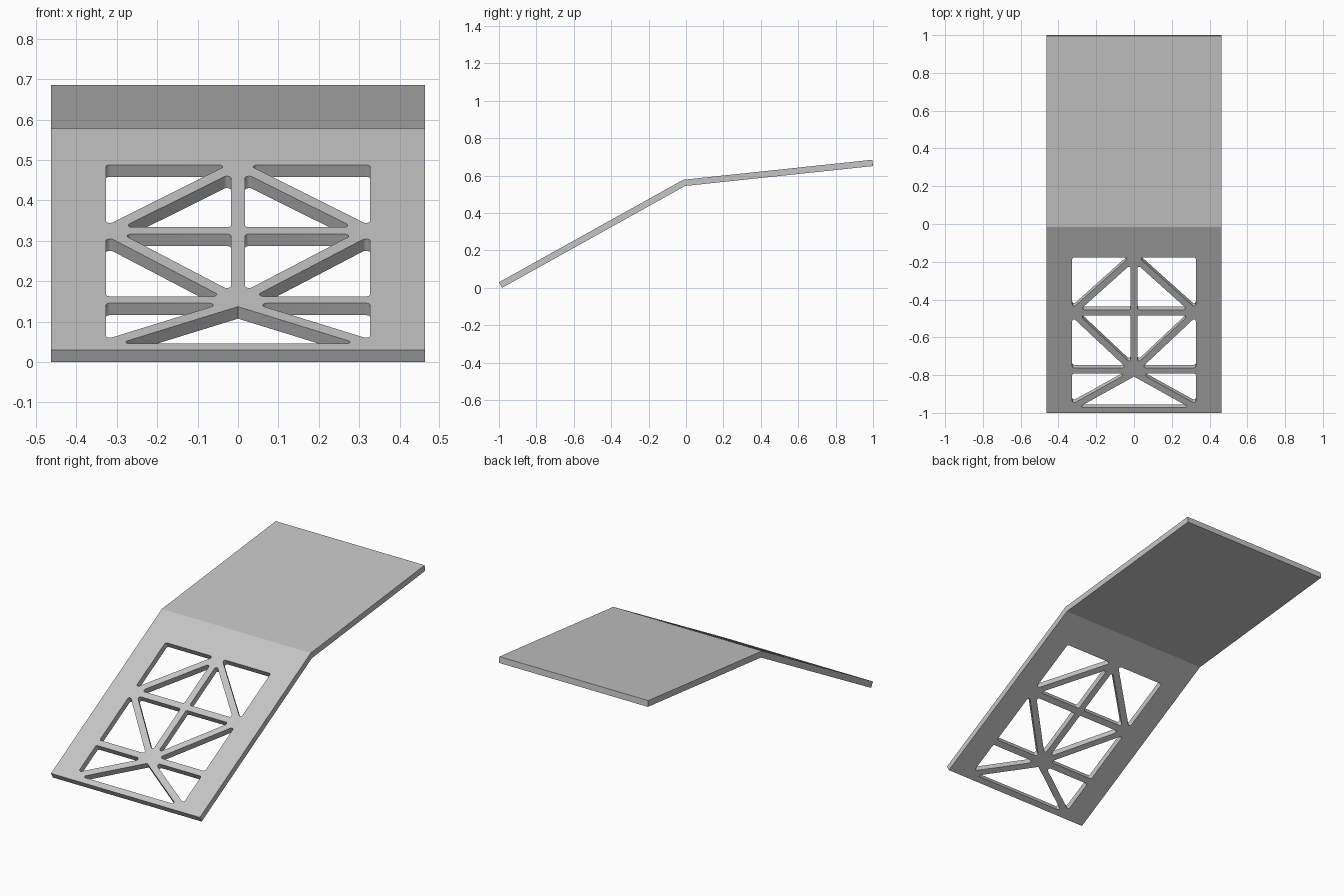
import bpy, bmesh, math
from mathutils import Vector

cube = bpy.data.objects.get("Cube")
if cube:
    bpy.data.objects.remove(cube)

HALF_W, THICK = 0.463, 0.034
FRONT, BEND, BACK = Vector((-1, 0.03)), Vector((-0.015, 0.578)), Vector((0.9965, 0.685))

grey = bpy.data.materials.new("plain grey")
grey.use_nodes = True
grey.diffuse_color = (0.56, 0.56, 0.56, 1)
grey.node_tree.nodes["Principled BSDF"].inputs["Base Color"].default_value = (0.56, 0.56, 0.56, 1)


def down(direction):
    """Vector through the plate, square to its top surface."""
    d = direction.normalized()
    return Vector((d.y, -d.x)) * THICK


def add_prism(bm, ring, shift):
    """Solid from a planar ring of points extruded by a vector."""
    face = bm.faces.new([bm.verts.new(p) for p in ring])
    moved = bmesh.ops.extrude_face_region(bm, geom=[face])["geom"]
    bmesh.ops.translate(bm, vec=shift, verts=[v for v in moved if isinstance(v, bmesh.types.BMVert)])


def make_object(name, bm):
    bmesh.ops.recalc_face_normals(bm, faces=bm.faces)
    mesh = bpy.data.meshes.new(name)
    bm.to_mesh(mesh)
    bm.free()
    mesh.materials.append(grey)
    obj = bpy.data.objects.new(name, mesh)
    bpy.context.collection.objects.link(obj)
    return obj


# Bent plate from its side profile, mitred at the bend
slope, upper = (BEND - FRONT).normalized(), (BACK - BEND).normalized()
n1, n2 = down(slope), down(upper)
miter = (n1 + n2).normalized()
miter *= THICK / math.cos(n1.angle(miter))
profile = [FRONT, BEND, BACK, BACK + n2, BEND + miter, FRONT + n1]
bm = bmesh.new()
add_prism(bm, [(-HALF_W, p.x, p.y) for p in profile], (2 * HALF_W, 0, 0))
plate = make_object("bent_plate", bm)


# Truss openings: node polygons inset by half a strut, then rounded
def inset(points, amounts):
    centre = sum(points, Vector((0, 0))) / len(points)
    lines = []
    for i, a in enumerate(points):
        d = (points[(i + 1) % len(points)] - a).normalized()
        n = Vector((-d.y, d.x))
        if n.dot(centre - a) < 0:
            n = -n
        lines.append((a + n * amounts[i], d))
    out = []
    for i, (p, d) in enumerate(lines):
        q, e = lines[i - 1]
        out.append(q + e * ((p - q).cross(d) / e.cross(d)))
    return out


def rounded(points, radii, steps=8):
    out = []
    for i, p in enumerate(points):
        r = radii[i]
        if r == 0:
            out.append(p)
            continue
        a = (points[i - 1] - p).normalized()
        b = (points[(i + 1) % len(points)] - p).normalized()
        half = a.angle(b) / 2
        centre = p + (a + b).normalized() * (r / math.sin(half))
        start = p + a * (r / math.tan(half)) - centre
        end = p + b * (r / math.tan(half)) - centre
        sweep = math.pi - 2 * half
        for k in range(steps + 1):
            t = k / steps
            out.append(centre + (start * math.sin((1 - t) * sweep)
                                 + end * math.sin(t * sweep)) / math.sin(sweep))
    return out


def node(x, z):
    """Truss node given by side position and height, in plate coordinates."""
    return Vector((x, (z - FRONT.y) / slope.y))


H, R, SIDE = 0.0175, 0.010, 0.327
TOP, MID, LOW, BASE = 0.488, 0.325, 0.154, 0.046
top, mid, low = node(0, TOP), node(0, MID), node(0, LOW)
side_top, side_mid = node(SIDE, TOP), node(SIDE, MID)
side_low, side_base = node(SIDE, LOW), node(SIDE, BASE)
apex = node(0, 0.147)

half_openings = [
    ([side_top, top, side_mid], (0, H, 0)),
    ([top, side_mid, mid], (H, H, H)),
    ([side_mid, mid, low], (H, H, H)),
    ([side_mid, low, side_low], (H, H, 0)),
    ([side_low, node(-0.023, LOW), side_base], (H, H, 0)),
]
openings = [rounded(inset(p, a), [R] * 3) for p, a in half_openings]
openings += [[Vector((-p.x, p.y)) for p in ring] for ring in openings]
openings.append(rounded(inset([apex, side_base, node(-SIDE, BASE)], (H, 0, H)), (0, 0.007, 0.007)))

through = Vector((0, n1.x, n1.y))
bm = bmesh.new()
for ring in openings:
    outline = []
    for p in ring:
        q = FRONT + slope * p.y
        outline.append(Vector((p.x, q.x, q.y)) - through)
    add_prism(bm, outline, through * 3)
cutter = make_object("opening_cutter", bm)
cutter.hide_render = True

# Cut the openings, then drop the cutter
cut = plate.modifiers.new("openings", "BOOLEAN")
cut.operation = "DIFFERENCE"
cut.solver = "EXACT"
cut.object = cutter
bpy.ops.object.select_all(action="DESELECT")
bpy.context.view_layer.objects.active = plate
plate.select_set(True)
bpy.ops.object.modifier_apply(modifier=cut.name)
bpy.data.objects.remove(cutter)
bpy.ops.object.shade_smooth_by_angle(angle=math.radians(20))
